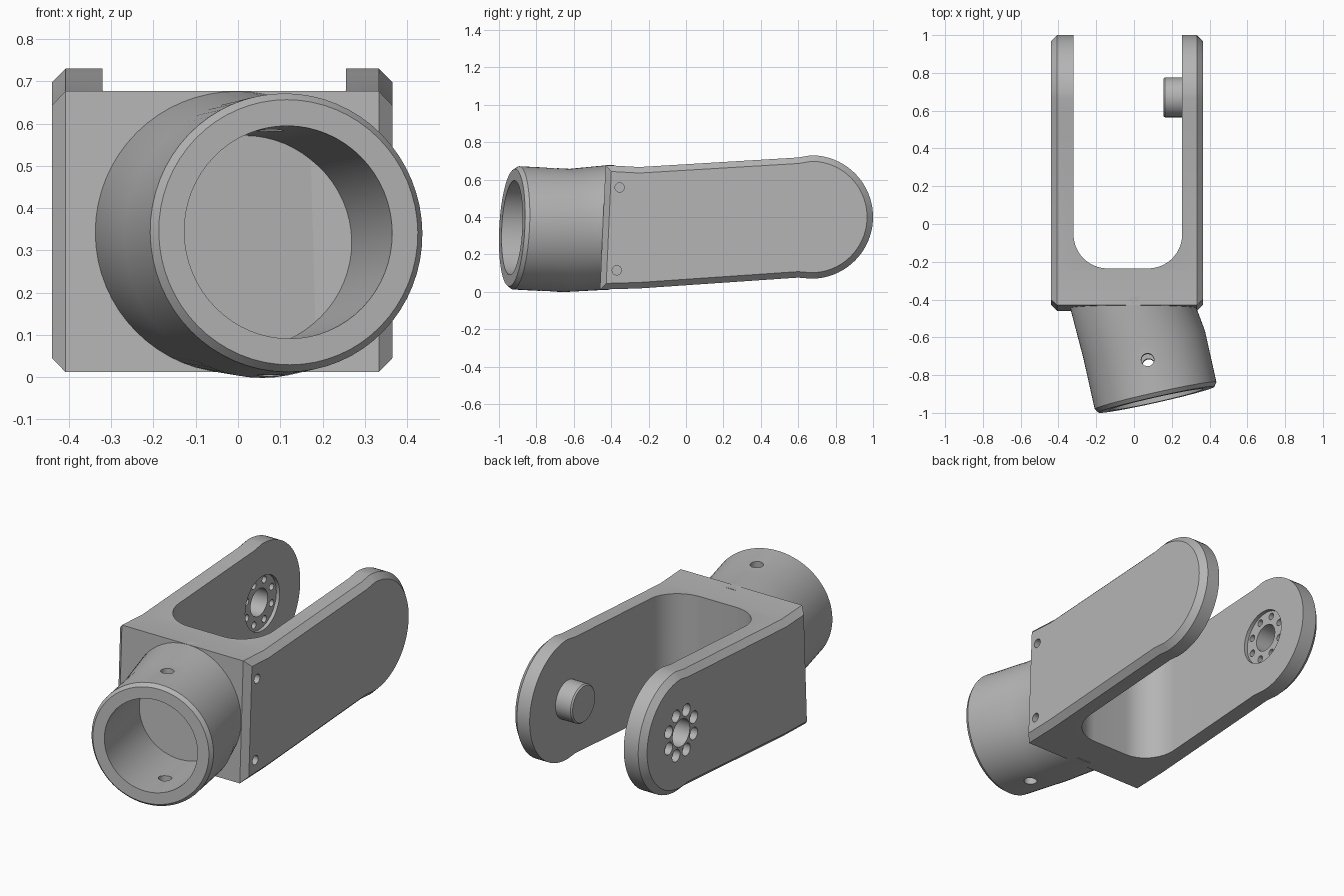
import bpy, bmesh
from math import sin, cos, pi, radians
from mathutils import Vector

if "Cube" in bpy.data.objects:
    bpy.data.objects.remove(bpy.data.objects["Cube"], do_unlink=True)

grey = bpy.data.materials.new("plain grey")
grey.use_nodes = True
COLOUR = (0.46, 0.46, 0.46, 1)
grey.diffuse_color = COLOUR
grey.node_tree.nodes["Principled BSDF"].inputs["Base Color"].default_value = COLOUR


def loft(name, sections):
    """Closed solid through equal-length loops of points."""
    bm = bmesh.new()
    loops = [[bm.verts.new(p) for p in s] for s in sections]
    n = len(loops[0])
    for a, b in zip(loops, loops[1:]):
        for i in range(n):
            j = (i + 1) % n
            bm.faces.new((a[i], a[j], b[j], b[i]))
    bm.faces.new(loops[0][::-1])
    bm.faces.new(loops[-1])
    bmesh.ops.recalc_face_normals(bm, faces=bm.faces)
    mesh = bpy.data.meshes.new(name)
    bm.to_mesh(mesh)
    bm.free()
    ob = bpy.data.objects.new(name, mesh)
    bpy.context.collection.objects.link(ob)
    mesh.materials.append(grey)
    return ob


def ring(centre, axis, r, n):
    """Circle of points whose plane faces along axis."""
    axis = Vector(axis).normalized()
    ref = Vector((0, 0, 1)) if abs(axis.z) < 0.9 else Vector((0, 1, 0))
    u = ref.cross(axis).normalized()
    v = axis.cross(u)
    return [Vector(centre) + r * (cos(2 * pi * i / n) * u + sin(2 * pi * i / n) * v)
            for i in range(n)]


def rod(name, start, end, r, n=32):
    axis = Vector(end) - Vector(start)
    return loft(name, [ring(start, axis, r, n), ring(end, axis, r, n)])


def activate(ob):
    bpy.ops.object.select_all(action='DESELECT')
    ob.select_set(True)
    bpy.context.view_layer.objects.active = ob


def cut(ob, cutter):
    cutter.hide_render = True
    activate(ob)
    mod = ob.modifiers.new("cut", 'BOOLEAN')
    mod.operation = 'DIFFERENCE'
    mod.solver = 'EXACT'
    mod.object = cutter
    bpy.ops.object.modifier_apply(modifier=mod.name)
    bpy.data.objects.remove(cutter, do_unlink=True)


def smooth(ob, angle=25):
    activate(ob)
    bpy.ops.object.shade_smooth_by_angle(angle=radians(angle))


def inset(points, d):
    """Mitred inward offset of a counterclockwise outline."""
    out = []
    for i, p in enumerate(points):
        e1 = (p - points[i - 1]).normalized()
        e2 = (points[(i + 1) % len(points)] - p).normalized()
        n1, n2 = Vector((-e1.y, e1.x)), Vector((-e2.y, e2.x))
        out.append(p + (n1 + n2) * d / (1 + n1.dot(n2)))
    return out


# Fork body: side outline with chamfered outer edges
LEFT, RIGHT, CHAMFER = 0.365, -0.44, 0.032
PY, PZ = 0.67, 0.40  # pivot
outline = [Vector(p) for p in ((-0.46, 0.012), (-0.25, 0.018), (0.6, 0.076))]
outline += [Vector((PY + 0.33 * cos(a), PZ + 0.33 * sin(a)))
            for a in (radians(-90 + 180 * i / 40) for i in range(41))]
outline += [Vector(p) for p in ((0.6, 0.718), (-0.25, 0.667), (-0.43, 0.677))]
small = inset(outline, CHAMFER)
stations = ((RIGHT, small), (RIGHT + CHAMFER, outline),
            (LEFT - CHAMFER, outline), (LEFT, small))
fork = loft("fork_body", [[(x, p.x, p.y) for p in pts] for x, pts in stations])

# Slot between the arms, with a rounded inner end
IN_R, IN_L, SLOT_Y, ROUND = -0.32, 0.255, -0.235, 0.18
plan = [(IN_L, 1.5), (IN_R, 1.5)]
for cx, start in ((IN_R + ROUND, 180), (IN_L - ROUND, 270)):
    for i in range(17):
        a = radians(start + 90 * i / 16)
        plan.append((cx + ROUND * cos(a), SLOT_Y + ROUND + ROUND * sin(a)))
cut(fork, loft("slot", [[(x, y, z) for x, y in plan] for z in (-0.5, 1.5)]))

# Bearing recess, bore and bolt circle in the right arm
cut(fork, rod("recess", (IN_R - 0.02, PY, PZ), (0, PY, PZ), 0.15, 48))
cut(fork, rod("bore", (-0.6, PY, PZ), (0, PY, PZ), 0.075))
for i in range(8):
    a = radians(22.5 + 45 * i)
    y, z = PY + 0.118 * cos(a), PZ + 0.118 * sin(a)
    cut(fork, rod("bolt_hole", (-0.6, y, z), (0, y, z), 0.019, 16))
    cut(fork, rod("counterbore", (-0.6, y, z), (RIGHT + 0.04, y, z), 0.034, 20))

# Dowel holes in the left side
for y, z in ((-0.355, 0.558), (-0.37, 0.115)):
    cut(fork, rod("dowel_hole", (LEFT - 0.06, y, z), (0.6, y, z), 0.025, 20))
smooth(fork)

# Pivot pin on the left arm
pin_axis = Vector((-1, 0, 0))
pin = loft("pivot_pin", [ring((x, PY, PZ), pin_axis, r, 40) for x, r in
                         ((IN_L + 0.02, 0.105), (0.163, 0.105), (0.155, 0.098))])
smooth(pin)

# Angled socket: bent outer wall, chamfered rim, blind bore
axis = Vector((0.218, -0.975, 0.05)).normalized()
base_axis = Vector((0, -1, 0.045))
mouth = Vector((0.119, -0.93, 0.343))
profile = ((0.3, 0.33), (0.022, 0.33), (0, 0.314), (0, 0.252), (0.46, 0.252))
sections = [ring((-0.005, -0.40, 0.343), base_axis, 0.334, 64),
            ring((-0.005, -0.44, 0.343), base_axis, 0.334, 64)]
sections += [ring(mouth - axis * back, axis, r, 64) for back, r in profile]
socket = loft("socket", sections)

# Cross pin hole through the socket wall
up = (Vector((0, 0, 1)) - axis * axis.z).normalized()
middle = mouth - axis * 0.2
cut(socket, rod("cross_hole", middle - up * 0.5, middle + up * 0.5, 0.034, 24))
smooth(socket)
